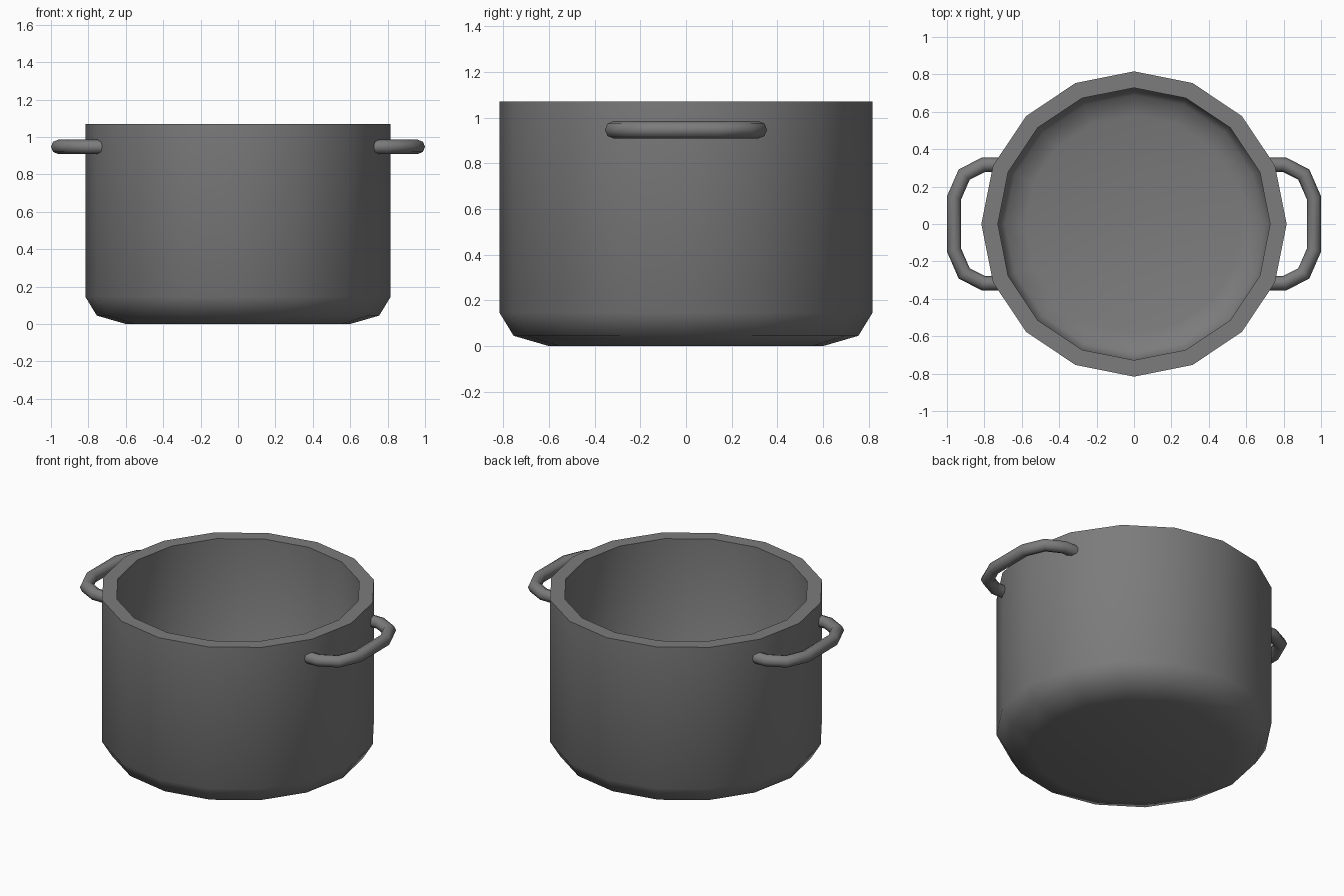
import bpy, bmesh, math
from mathutils import Vector

if "Cube" in bpy.data.objects:
    bpy.data.objects.remove(bpy.data.objects["Cube"])

metal = bpy.data.materials.new("dark grey metal")
metal.diffuse_color = (0.2, 0.2, 0.2, 1)
metal.use_nodes = True
metal.node_tree.nodes["Principled BSDF"].inputs["Base Color"].default_value = metal.diffuse_color


def finish(bm, name, angle):
    bmesh.ops.recalc_face_normals(bm, faces=bm.faces)
    mesh = bpy.data.meshes.new(name)
    bm.to_mesh(mesh)
    bm.free()
    mesh.materials.append(metal)
    ob = bpy.data.objects.new(name, mesh)
    bpy.context.collection.objects.link(ob)
    bpy.ops.object.select_all(action='DESELECT')
    ob.select_set(True)
    bpy.context.view_layer.objects.active = ob
    bpy.ops.object.shade_smooth_by_angle(angle=math.radians(angle))
    return ob


def skin(bm, rings):
    """Bridge successive rings of points and cap both ends."""
    rows = [[bm.verts.new(p) for p in ring] for ring in rings]
    n = len(rows[0])
    for a, b in zip(rows, rows[1:]):
        for i in range(n):
            j = (i + 1) % n
            bm.faces.new((a[i], a[j], b[j], b[i]))
    bm.faces.new(rows[0][::-1])
    bm.faces.new(rows[-1])


# Pot body: 16-sided lathe, underside -> rim -> inner floor
SIDES = 16
profile = [(0.60, 0.0), (0.755, 0.045), (0.816, 0.145), (0.816, 1.07),
           (0.728, 1.07), (0.728, 0.17), (0.69, 0.115), (0.58, 0.085)]
bm = bmesh.new()
skin(bm, [[(r * math.cos(i * math.tau / SIDES), r * math.sin(i * math.tau / SIDES), z)
           for i in range(SIDES)] for r, z in profile])
finish(bm, "pot_body", 60)

# Loop handles: mitred round tube along a flat path
half = [(0.728, -0.317), (0.805, -0.317), (0.908, -0.264), (0.962, -0.14)]
path = [Vector((x, y, 0.947)) for x, y in half + [(x, -y) for x, y in half[::-1]]]
R, TUBE = 0.038, 8
up = Vector((0, 0, 1))
for side, name in ((1, "right_handle"), (-1, "left_handle")):
    rings = []
    for k, p in enumerate(path):
        d_in = (p - path[max(k - 1, 0)]).normalized()
        d_out = (path[min(k + 1, len(path) - 1)] - p).normalized()
        t = (d_in + d_out).normalized()
        out = t.cross(up)
        miter = R / t.dot(d_out if d_out.length else d_in)
        ring = []
        for i in range(TUBE):
            a = i * math.tau / TUBE
            q = p + out * (miter * math.cos(a)) + up * (R * math.sin(a))
            ring.append((q.x * side, q.y, q.z))
        rings.append(ring)
    bm = bmesh.new()
    skin(bm, rings)
    finish(bm, name, 60)
